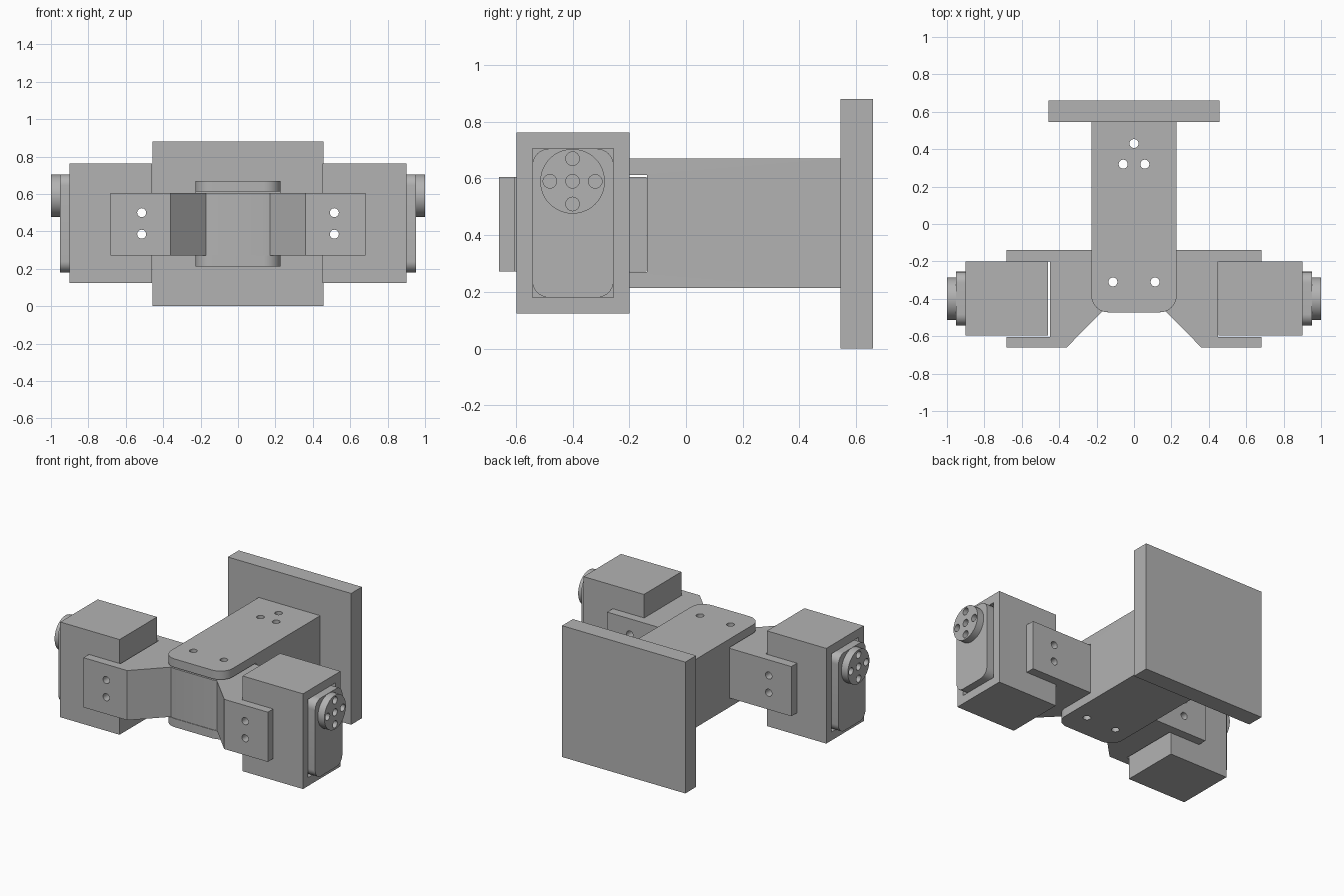
import bpy, bmesh, math
from mathutils import Vector, Matrix

cube = bpy.data.objects.get("Cube")
if cube:
    bpy.data.objects.remove(cube, do_unlink=True)

GREY = 0.45
metal = bpy.data.materials.new("plain grey")
metal.use_nodes = True
metal.diffuse_color = (GREY, GREY, GREY, 1)
bsdf = next(n for n in metal.node_tree.nodes if n.type == 'BSDF_PRINCIPLED')
bsdf.inputs["Base Color"].default_value = (GREY, GREY, GREY, 1)


def finish(name, bm):
    """Turn a bmesh into a named grey object."""
    bmesh.ops.recalc_face_normals(bm, faces=bm.faces)
    mesh = bpy.data.meshes.new(name)
    bm.to_mesh(mesh)
    bm.free()
    mesh.materials.append(metal)
    obj = bpy.data.objects.new(name, mesh)
    bpy.context.collection.objects.link(obj)
    return obj


def prism(name, points, axis, low, high):
    """Extrude an outline along x ((y, z) points) or z ((x, y) points)."""
    place = (lambda a, b: (low, a, b)) if axis == 'x' else (lambda a, b: (a, b, low))
    push = Vector((high - low, 0, 0)) if axis == 'x' else Vector((0, 0, high - low))
    bm = bmesh.new()
    face = bm.faces.new([bm.verts.new(place(*p)) for p in points])
    new = bmesh.ops.extrude_face_region(bm, geom=[face])["geom"]
    bmesh.ops.translate(bm, vec=push, verts=[v for v in new if isinstance(v, bmesh.types.BMVert)])
    return finish(name, bm)


def box(name, low, high):
    corners = [(low[0], low[1]), (high[0], low[1]), (high[0], high[1]), (low[0], high[1])]
    return prism(name, corners, 'z', low[2], high[2])


def rounded(low, high, radius, corners=(0, 1, 2, 3), steps=10):
    """Rectangle outline with the chosen corners rounded (0 = low low, going round)."""
    points = []
    for i, (u, v) in enumerate([(0, 0), (1, 0), (1, 1), (0, 1)]):
        x, y = (low[0], high[0])[u], (low[1], high[1])[v]
        if i not in corners:
            points.append((x, y))
            continue
        cx, cy = x + radius * (1 - 2 * u), y + radius * (1 - 2 * v)
        for s in range(steps + 1):
            a = math.pi * (1 + i / 2 + s / steps / 2)
            points.append((cx + radius * math.cos(a), cy + radius * math.sin(a)))
    return points


def rods(name, centres, radius, length, axis, segments=24):
    """Several parallel cylinders in one mesh."""
    turn = {'x': Matrix.Rotation(math.pi / 2, 4, 'Y'),
            'y': Matrix.Rotation(math.pi / 2, 4, 'X'), 'z': Matrix.Identity(4)}[axis]
    bm = bmesh.new()
    for c in centres:
        bmesh.ops.create_cone(bm, cap_ends=True, segments=segments, radius1=radius,
                              radius2=radius, depth=length, matrix=Matrix.Translation(c) @ turn)
    return finish(name, bm)


def cut(obj, *cutters):
    """Subtract the cutters, bake the result."""
    for c in cutters:
        mod = obj.modifiers.new("cut", 'BOOLEAN')
        mod.operation, mod.solver, mod.object = 'DIFFERENCE', 'EXACT', c
    bpy.context.view_layer.update()
    graph = bpy.context.evaluated_depsgraph_get()
    baked = bpy.data.meshes.new_from_object(obj.evaluated_get(graph))
    obj.modifiers.clear()
    obj.data = baked


HOLE = 0.024

# Through-hole cutters: vertical in the beam, front to back in the tabs
beam_holes = rods("beam_hole_cutter", [(0, .43, .4), (-.058, .32, .4), (.058, .32, .4),
                                       (-.113, -.31, .4), (.113, -.31, .4)], HOLE, 2, 'z')
tab_holes = rods("tab_hole_cutter", [(s * .515, -.4, z) for s in (-1, 1) for z in (.385, .5)],
                 HOLE, 2, 'y')
cutters = [beam_holes, tab_holes]

# Back plate
parts = [box("back_plate", (-.457, .545, 0), (.457, .66, .88))]

# Beam with a forked, rounded front end
beam = prism("beam", rounded((-.228, -.472), (.228, .545), .09, corners=(0, 1)), 'z', .213, .67)
fork_slot = box("fork_slot_cutter", (-.5, -1, .27), (.5, -.137, .613))
cutters.append(fork_slot)
cut(beam, fork_slot, beam_holes)
parts.append(beam)

# Double-ended bracket held in the fork, with tabs gripping the motors
half = [(.14, -.472), (.17, -.467), (.36, -.66), (.683, -.66), (.683, -.603),
        (.45, -.603), (.45, -.2), (.683, -.2), (.683, -.14)]
outline = half + [(-x, y) for x, y in reversed(half)]
bracket = prism("bracket", outline, 'z', .272, .605)
cut(bracket, beam_holes, tab_holes)
parts.append(bracket)

# Motors, one on each end
for side, s, inner in (("left", 1, .452), ("right", -1, .46)):
    lo, hi = sorted((s * inner, s * .9))
    motor = box(side + "_motor", (lo, -.597, .124), (hi, -.2, .762))
    lo, hi = sorted((s * .86, s * 1.1))
    recess = box(side + "_recess_cutter", (lo, -.542, .18), (hi, -.255, .705))
    cut(motor, tab_holes, recess)

    # Rounded raised face inside the square recess
    face = prism(side + "_motor_face", rounded((-.542, .18), (-.255, .705), .06),
                 'x', s * .85, s * .952)

    # Output disc with five blind screw holes
    disc = rods(side + "_output_disc", [(s * .97, -.4, .59)], .114, .06, 'x', 48)
    screws = [(0, 0), (.08, 0), (-.08, 0), (0, .08), (0, -.08)]
    screw_holes = rods(side + "_screw_cutter", [(s, -.4 + a, .59 + b) for a, b in screws],
                       HOLE, .09, 'x')
    cut(disc, screw_holes)
    cutters += [recess, screw_holes]
    parts += [motor, face, disc]

for c in cutters:
    bpy.data.objects.remove(c, do_unlink=True)

# Smooth the curved walls, keep edges sharp
bpy.ops.object.select_all(action='DESELECT')
for p in parts:
    p.select_set(True)
bpy.context.view_layer.objects.active = parts[0]
bpy.ops.object.shade_smooth_by_angle(angle=math.radians(25))
